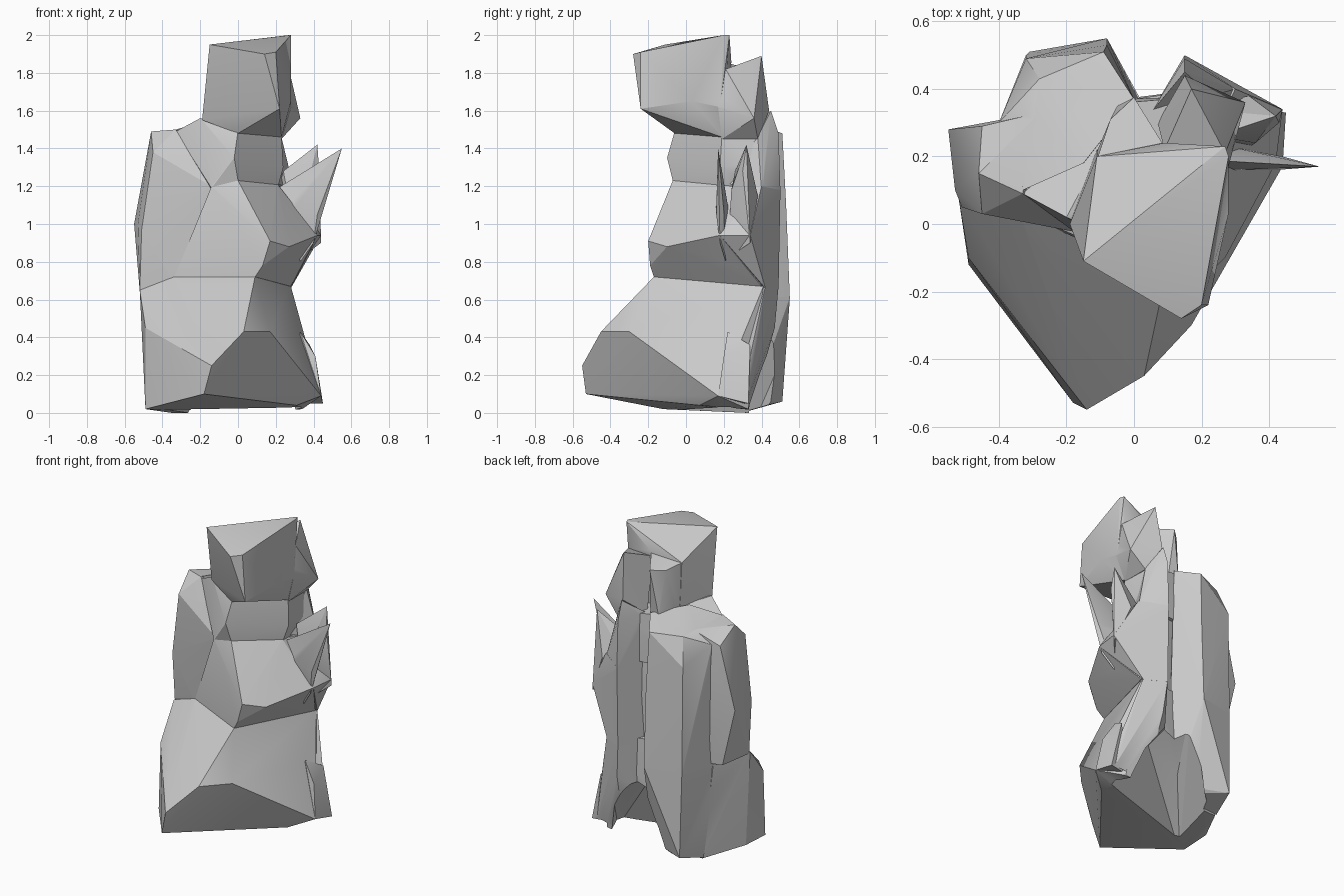
import bpy, bmesh, math

parts = []


def chunk(name, pts, op='UNION'):
    """One chiselled stone block: the convex hull of its few corner points."""
    bm = bmesh.new()
    for p in pts:
        bm.verts.new(p)
    res = bmesh.ops.convex_hull(bm, input=bm.verts[:])
    junk = {e for e in res["geom_interior"] + res["geom_unused"] if isinstance(e, bmesh.types.BMVert)}
    bmesh.ops.delete(bm, geom=list(junk), context='VERTS')
    bmesh.ops.recalc_face_normals(bm, faces=bm.faces[:])
    me = bpy.data.meshes.new(name)
    bm.to_mesh(me)
    bm.free()
    ob = bpy.data.objects.new(name, me)
    bpy.context.collection.objects.link(ob)
    parts.append((ob, op))


# Wide base block, pointed towards the front
chunk("base_block", [
    (-.14, -.55, .25), (-.18, -.53, .10), (.03, -.45, .43), (.17, -.30, .43),
    (-.49, -.12, .02), (-.49, -.10, .45), (-.52, .08, .65), (-.34, .04, .72),
    (.09, -.17, .72), (.28, .41, .67), (.44, .17, .09), (.31, .07, .04),
    (.10, .35, 0), (.34, .33, .02), (-.35, .33, 0), (-.49, .08, .03),
    (-.40, .28, .66), (0, .37, .70)])

# Middle block
chunk("torso_block", [
    (-.14, -.05, 1.20), (0, -.07, 1.23), (.21, .16, 1.21), (.17, -.20, .91),
    (.13, -.19, .78), (.27, -.10, .88), (.42, .18, .94), (.28, .40, .67),
    (.09, -.17, .72), (-.34, .04, .71), (-.34, .25, .71), (-.1, .33, 1.2),
    (.21, .38, 1.2)])

# Left shoulder slab
chunk("left_shoulder", [
    (-.34, .04, .71), (-.52, .09, .64), (-.51, .05, .97), (-.53, .10, 1.0),
    (-.55, .28, 1.0), (-.45, .03, 1.38), (-.46, .15, 1.49), (-.33, .09, 1.50),
    (-.14, -.03, 1.20), (-.24, .03, 1.36), (-.46, .28, .62), (-.45, .29, 1.40),
    (-.28, .33, 1.48), (-.28, .33, .62)])

# Neck and upper chest
chunk("neck", [
    (-.20, .02, 1.56), (0, -.06, 1.49), (-.02, -.10, 1.35), (0, -.07, 1.23),
    (-.14, -.05, 1.19), (.21, .16, 1.19), (.24, .18, 1.30), (.23, .19, 1.47),
    (-.33, .09, 1.49), (-.02, .36, 1.52), (.22, .38, 1.48), (.24, .36, 1.3),
    (.21, .38, 1.19), (-.25, .36, 1.2)])

# Head block, its top ridge falling away to the back left
chunk("head_block", [
    (-.15, -.11, 1.95), (.14, -.28, 1.90), (.20, -.24, 1.91), (.28, .20, 2.0),
    (.27, .23, 2.0), (-.11, .20, 1.82), (.09, .24, 1.86), (.22, -.24, 1.61),
    (.28, .03, 1.65), (.28, .18, 1.62), (-.19, 0, 1.55), (0, -.06, 1.48),
    (.23, .19, 1.46), (-.11, .22, 1.53)])

# Corner lumps behind the head, leaving a notch between them
chunk("head_back_left", [
    (-.11, .19, 1.82), (-.07, .31, 1.80), (0, .375, 1.81), (.09, .23, 1.85),
    (-.12, .19, 1.53), (-.05, .35, 1.50), (.02, .34, 1.50), (.09, .20, 1.52)])
chunk("head_back_right", [
    (.09, .22, 1.82), (.17, .40, 1.89), (.27, .21, 1.82), (.20, .37, 1.86),
    (.28, .17, 1.62), (.33, .36, 1.56), (.15, .44, 1.60), (.23, .38, 1.45),
    (.23, .19, 1.45), (.07, .30, 1.48)])

# Tall back slabs with a vertical groove between them
chunk("back_slab_left", [
    (-.28, .43, 1.47), (-.09, .51, 1.48), (0, .37, 1.53), (-.15, .18, 1.55),
    (-.33, .10, 1.50), (-.32, .49, 1.30), (-.08, .53, 1.1), (-.08, .55, .60),
    (-.32, .50, .60), (.02, .36, .60), (-.40, .27, .60), (-.40, .30, 1.4)])
chunk("back_foot_left", [
    (-.08, .55, .61), (-.32, .50, .61), (-.31, .51, .06), (-.12, .43, .06),
    (-.40, .26, .64), (-.36, .33, .01), (.03, .35, .61), (.0, .34, .02),
    (-.1, .2, .3)])
chunk("back_slab_right_upper", [
    (.15, .45, 1.60), (.23, .38, 1.46), (.15, .49, 1.48), (.15, .50, 1.17),
    (.20, .20, 1.22), (.30, .40, 1.17), (.05, .33, 1.50), (.05, .33, 1.17)])
chunk("back_slab_right_middle", [
    (.15, .50, 1.18), (.30, .40, 1.2), (.44, .34, .94), (.42, .18, .94),
    (.28, .42, .66), (.15, .49, .66), (.05, .33, 1.18), (.05, .33, .66),
    (.21, .20, 1.2)])
chunk("back_foot_right", [
    (.28, .42, .67), (.15, .49, .67), (.05, .33, .67), (.17, .47, .45),
    (.38, .34, .30), (.42, .32, .06), (.20, .35, .03), (.06, .33, .10),
    (.2, .2, .3)])

# Thin splinters on the right side
chunk("splinter_front", [
    (.55, .17, 1.40), (.21, .19, 1.19), (.30, .16, 1.09), (.42, .16, 1.05),
    (.44, .20, 1.07), (.28, .23, 1.05), (.40, .18, .90), (.33, .21, .80)])
chunk("splinter_back", [
    (.42, .32, 1.42), (.24, .26, 1.28), (.43, .30, 1.28), (.20, .34, 1.15),
    (.34, .38, 1.15), (.44, .34, .90), (.33, .22, .82), (.36, .24, 1.18)])
chunk("splinter_foot", [
    (.33, .22, .43), (.38, .34, .36), (.41, .20, .30), (.44, .17, .09),
    (.45, .33, .05), (.30, .30, .05)])

# Hollow scooped out of the underside, opening to the back
chunk("underside_scoop", [
    (.38, .16, -.05), (-.42, -.08, -.05), (-.28, .36, -.05), (.0, .60, -.05),
    (.20, .60, -.05), (.33, .30, -.05), (.06, .60, .50), (.12, .60, .45),
    (.10, .25, .35), (-.15, .22, .25)], 'DIFFERENCE')

# Fuse all blocks into one stone shell
stone = parts[0][0]
for other, op in parts[1:]:
    mod = stone.modifiers.new(other.name, 'BOOLEAN')
    mod.operation, mod.solver, mod.object = op, 'EXACT', other
bpy.context.view_layer.update()
dg = bpy.context.evaluated_depsgraph_get()
mesh = bpy.data.meshes.new_from_object(stone.evaluated_get(dg))
stone.modifiers.clear()
stone.data = mesh
stone.name = "stone_pillar"
for other, op in parts[1:]:
    bpy.data.objects.remove(other)

# Soften shallow creases, keep the chiselled edges
for p in mesh.polygons:
    p.use_smooth = True
mesh.set_sharp_from_angle(angle=math.radians(25))
